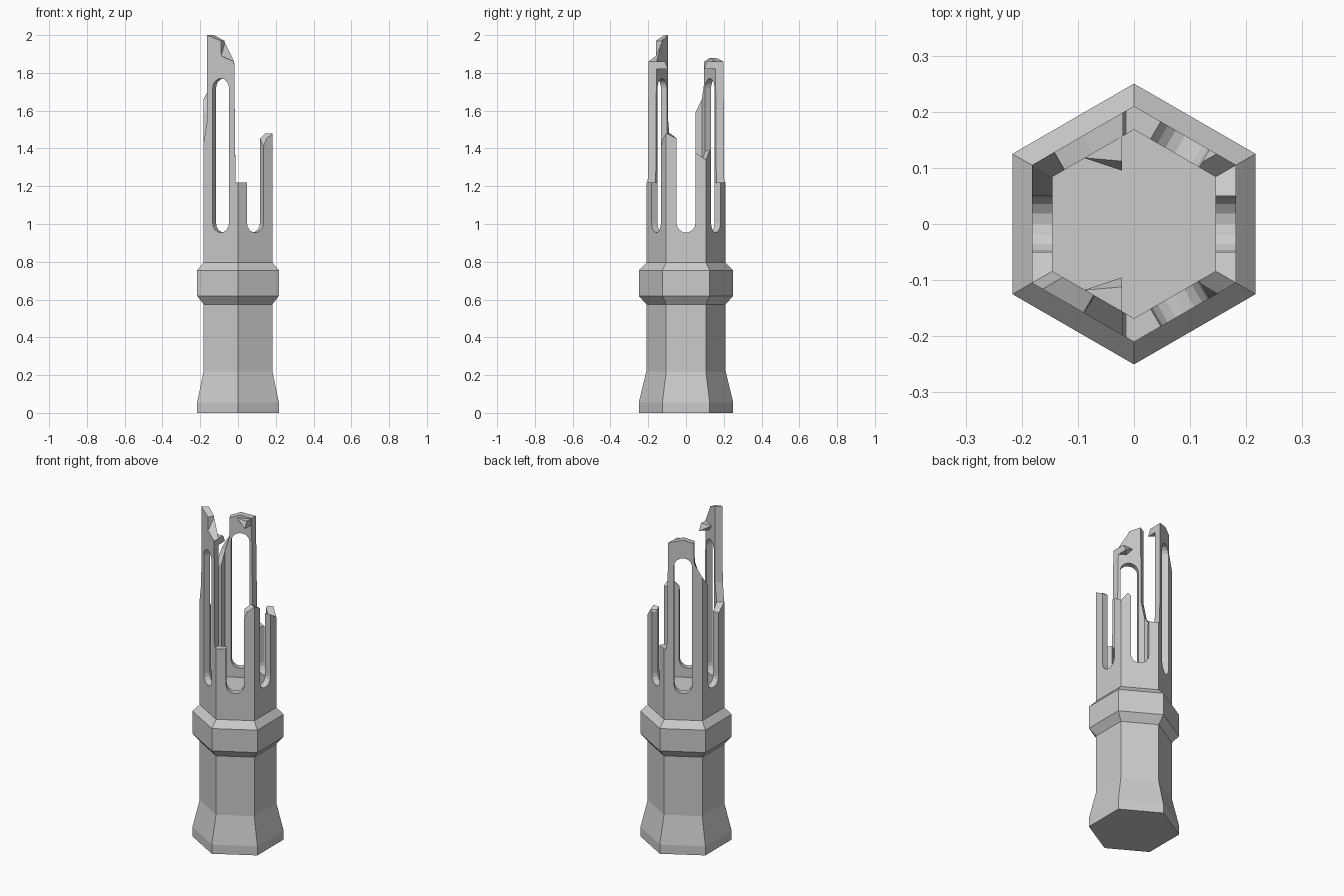
import bpy, bmesh
from math import radians, cos, sin, pi
from mathutils import Vector, Matrix

if "Cube" in bpy.data.objects:
    bpy.data.objects.remove(bpy.data.objects["Cube"])

R, APO, INNER_APO, WALL = 0.21, 0.182, 0.1455, 0.021
FLOOR_Z = 0.90

# Broken top edge: per face angle, points of (position along face, height[, inner height])
TOP = {
    0:   [(-.105, 1.48), (-.045, 1.45), (.045, 1.38)],
    60:  [(-.105, 1.34), (-.065, 1.39), (-.045, 1.37), (.045, 1.22)],
    120: [(-.105, 1.22), (-.09, 1.22), (-.082, 1.86), (0, 1.88), (.059, 1.86), (.061, 1.74)],
    180: [(-.105, 1.66), (-.045, 1.58), (.045, 1.38)],
    240: [(-.105, 1.43), (-.085, 1.54), (-.0835, 2.0), (.001, 1.97), (.003, 1.89, 1.96),
          (.082, 1.86), (.09, 1.22)],
    300: [(-.105, 1.22), (-.045, 1.22), (.045, 1.40), (.068, 1.45)],
}


def make_object(name, bm):
    bmesh.ops.recalc_face_normals(bm, faces=bm.faces[:])
    mesh = bpy.data.meshes.new(name)
    bm.to_mesh(mesh)
    bm.free()
    obj = bpy.data.objects.new(name, mesh)
    bpy.context.collection.objects.link(obj)
    return obj


def on_face(angle, dist, s):
    a = radians(angle)
    return Vector((dist * cos(a) - s * sin(a), dist * sin(a) + s * cos(a), 0))


# Columns around the hexagon: outer point, inner point, outer and inner top heights
columns = []
for angle, pts in TOP.items():
    for p in pts:
        s, z_out, z_in = p[0], p[1], p[-1]
        si = s if abs(s) < .063 else s - WALL * (1 if s > 0 else -1)
        columns.append((on_face(angle, APO, s), on_face(angle, INNER_APO, si), z_out, z_in))

# Tower: flared foot, shaft, collar, ruined hollow top, all as one closed skin
bm = bmesh.new()
rings = []
for z, r in [(0, .25), (.055, .25), (.22, R), (.575, R), (.62, .25), (.755, .25), (.795, R)]:
    rings.append([bm.verts.new((c[0].x * r / R, c[0].y * r / R, z)) for c in columns])
rings.append([bm.verts.new((c[0].x, c[0].y, c[2])) for c in columns])
rings.append([bm.verts.new((c[1].x, c[1].y, c[3])) for c in columns])
rings.append([bm.verts.new((c[1].x, c[1].y, FLOOR_Z)) for c in columns])
n = len(columns)
for a, b in zip(rings, rings[1:]):
    for i in range(n):
        j = (i + 1) % n
        bm.faces.new((a[i], a[j], b[j], b[i]))
bm.faces.new(rings[0][::-1])
bm.faces.new(rings[-1])
tower = make_object("ruined_tower", bm)

# Round-ended slot cutter for each face
bm = bmesh.new()
SEG = 8
for angle in TOP:
    outline = [(.05 * cos(pi * k / SEG), 1.72 + .05 * sin(pi * k / SEG)) for k in range(SEG + 1)]
    outline += [(-.05 * cos(pi * k / SEG), 1.005 - .05 * sin(pi * k / SEG)) for k in range(SEG + 1)]
    loops = [[bm.verts.new(on_face(angle, d, s) + Vector((0, 0, z))) for s, z in outline]
             for d in (.11, .26)]
    bm.faces.new(loops[0])
    bm.faces.new(loops[1][::-1])
    m = len(outline)
    for i in range(m):
        j = (i + 1) % m
        bm.faces.new((loops[0][i], loops[0][j], loops[1][j], loops[1][i]))
cutter = make_object("slot_cutter", bm)
cutter.hide_render = True

mod = tower.modifiers.new("slots", 'BOOLEAN')
mod.operation = 'DIFFERENCE'
mod.solver = 'EXACT'
mod.object = cutter
bpy.context.view_layer.objects.active = tower
bpy.ops.object.modifier_apply(modifier=mod.name)
bpy.data.objects.remove(cutter)

# Small broken overhangs left at the top of the two tall walls
for name, side in (("front_overhang", -1), ("back_overhang", 1)):
    bm = bmesh.new()
    for x, y, z in [(-.021, .16, 1.86), (-.021, .16, 1.82), (-.021, .112, 1.86),
                    (-.021, .095, 1.82), (-.09, .118, 1.86), (-.06, .135, 1.82)]:
        bm.verts.new((x, y * side, z))
    bmesh.ops.convex_hull(bm, input=bm.verts[:])
    make_object(name, bm)
